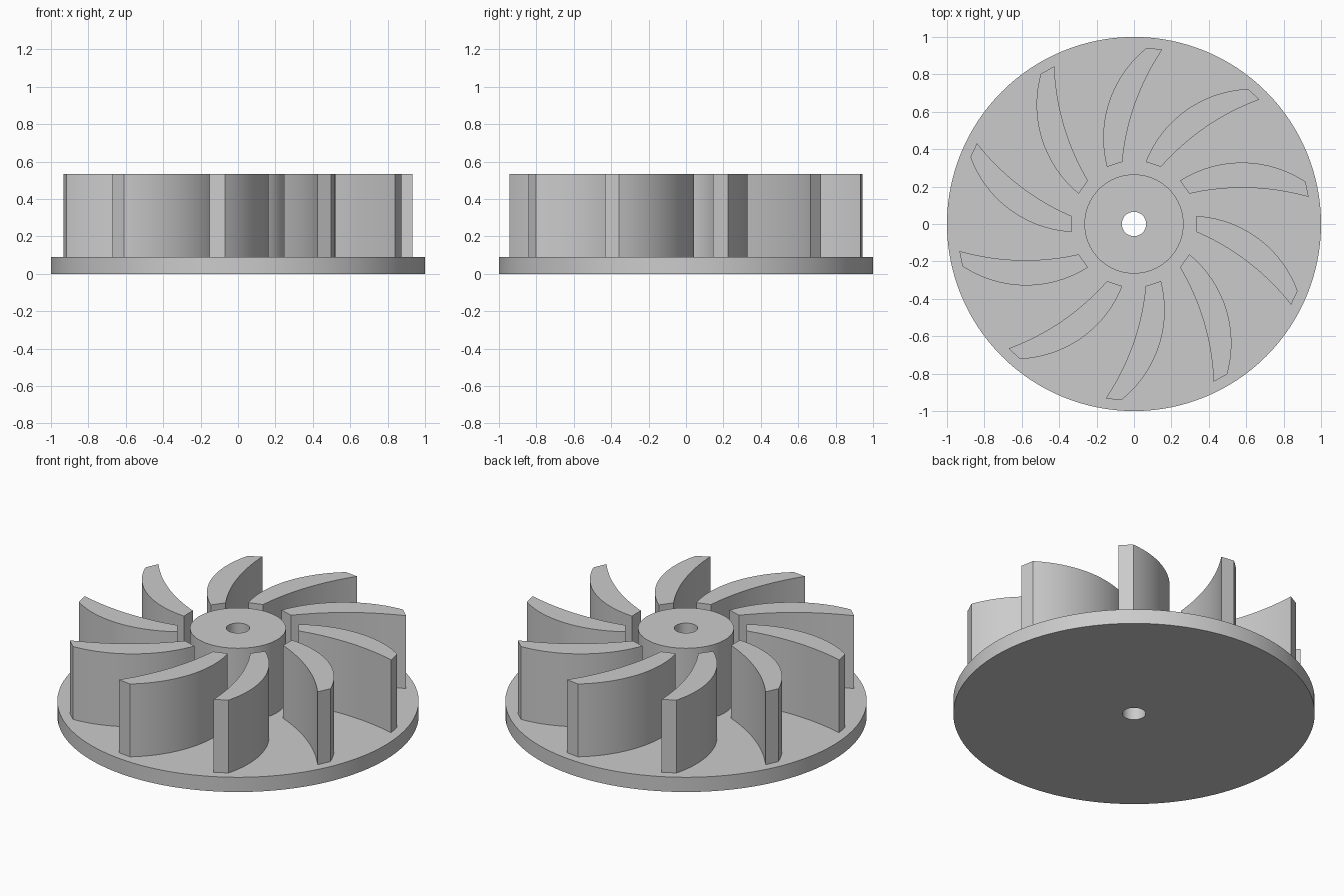
import bpy, bmesh, math
from mathutils import Vector, Matrix

cube = bpy.data.objects.get("Cube")
if cube:
    bpy.data.objects.remove(cube)

PLATE_TOP, TOP = 0.09, 0.535
BLADES = 10

grey = bpy.data.materials.new("light grey")
grey.use_nodes = True
grey.diffuse_color = (0.6, 0.6, 0.6, 1)
grey.node_tree.nodes["Principled BSDF"].inputs["Base Color"].default_value = (0.6, 0.6, 0.6, 1)


def finish(name, bm):
    bmesh.ops.recalc_face_normals(bm, faces=bm.faces)
    mesh = bpy.data.meshes.new(name)
    bm.to_mesh(mesh)
    bm.free()
    mesh.materials.append(grey)
    obj = bpy.data.objects.new(name, mesh)
    bpy.context.collection.objects.link(obj)
    bpy.ops.object.select_all(action="DESELECT")
    obj.select_set(True)
    bpy.context.view_layer.objects.active = obj
    bpy.ops.object.shade_smooth_by_angle(angle=math.radians(25))
    return obj


def arc(a, b, sag, n=20):
    """Circular arc from a to b, bulging to the left by sag."""
    a, b = Vector(a), Vector(b)
    d = b - a
    half = d.length / 2
    normal = Vector((-d.y, d.x)).normalized()
    radius = (half * half + sag * sag) / (2 * sag)
    centre = (a + b) / 2 + normal * (sag - radius)
    sweep = math.asin(half / radius)
    pts = []
    for i in range(n + 1):
        t = sweep * (1 - 2 * i / n)
        pts.append(centre + radius * (normal * math.cos(t) - d.normalized() * math.sin(t)))
    return pts


# Back plate and bored hub, turned as one ring profile
profile = [(0.065, 0), (1, 0), (1, PLATE_TOP), (0.265, PLATE_TOP), (0.265, TOP), (0.065, TOP)]
bm = bmesh.new()
verts = [bm.verts.new((r, 0, z)) for r, z in profile]
edges = [bm.edges.new((verts[i], verts[i - 1])) for i in range(len(verts))]
bmesh.ops.spin(bm, geom=verts + edges, axis=(0, 0, 1), cent=(0, 0, 0),
               angle=math.tau, steps=128, use_merge=True)
bmesh.ops.remove_doubles(bm, verts=bm.verts, dist=1e-5)
finish("plate_and_hub", bm)

# Curved blades, thicker in the middle, standing on the plate
outer_side = arc((0.335, 0.043), (0.875, -0.357), 0.1)
inner_side = arc((0.335, -0.043), (0.84, -0.432), 0.04)
outline = outer_side + inner_side[::-1]
for k in range(BLADES):
    bm = bmesh.new()
    face = bm.faces.new([bm.verts.new((p.x, p.y, PLATE_TOP)) for p in outline])
    top = bmesh.ops.extrude_face_region(bm, geom=[face], use_keep_orig=True)
    moved = [v for v in top["geom"] if isinstance(v, bmesh.types.BMVert)]
    bmesh.ops.translate(bm, verts=moved, vec=(0, 0, TOP - PLATE_TOP))
    bmesh.ops.rotate(bm, verts=bm.verts, cent=(0, 0, 0),
                     matrix=Matrix.Rotation(math.tau * k / BLADES, 3, "Z"))
    finish(f"blade_{k + 1}", bm)
